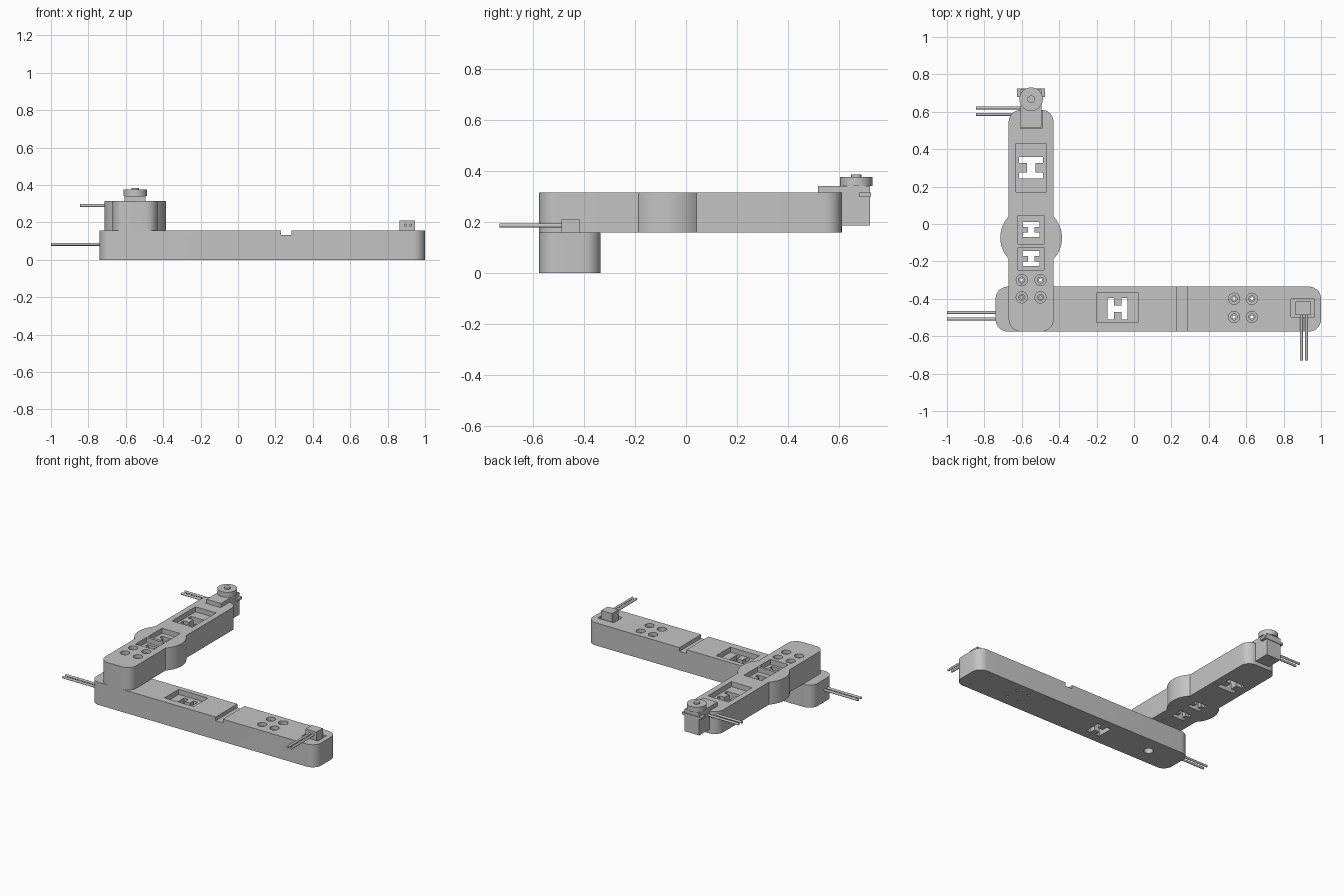
import bpy
from math import cos, sin, pi, radians, acos
from mathutils import Vector

cube = bpy.data.objects.get("Cube")
if cube:
    bpy.data.objects.remove(cube, do_unlink=True)

grey = bpy.data.materials.new("plain grey")
grey.use_nodes = True
COLOUR = (0.55, 0.55, 0.55, 1)
grey.diffuse_color = COLOUR
grey.node_tree.nodes["Principled BSDF"].inputs["Base Color"].default_value = COLOUR


# Outline helpers
def arc(cx, cy, r, a0, a1, n=10):
    return [(cx + r * cos(radians(a0 + (a1 - a0) * i / n)),
             cy + r * sin(radians(a0 + (a1 - a0) * i / n))) for i in range(n + 1)]


def circle(cx, cy, r, n=32):
    return arc(cx, cy, r, 0, 360, n)[:-1]


def rect(x0, x1, y0, y1):
    return [(x0, y0), (x1, y0), (x1, y1), (x0, y1)]


def h_shape(cx, cy, w, h, bar, stem, turned=False):
    """H outline; w spans the bars, h is the bar length."""
    a, b, c, s = w / 2, h / 2, w / 2 - bar, stem / 2
    pts = [(-a, -b), (-c, -b), (-c, -s), (c, -s), (c, -b), (a, -b)]
    pts += [(-x, -y) for x, y in pts]
    if turned:
        pts = [(-y, x) for x, y in pts]
    return [(cx + x, cy + y) for x, y in pts]


# Solid helpers
def prism(name, pts, z0, z1):
    n = len(pts)
    verts = [(x, y, z) for z in (z0, z1) for x, y in pts]
    faces = [list(range(n))[::-1], list(range(n, 2 * n))]
    faces += [(i, (i + 1) % n, (i + 1) % n + n, i + n) for i in range(n)]
    mesh = bpy.data.meshes.new(name)
    mesh.from_pydata(verts, [], faces)
    mesh.materials.append(grey)
    obj = bpy.data.objects.new(name, mesh)
    bpy.context.collection.objects.link(obj)
    return obj


def activate(obj):
    bpy.ops.object.select_all(action='DESELECT')
    obj.select_set(True)
    bpy.context.view_layer.objects.active = obj


def smooth(obj):
    activate(obj)
    bpy.ops.object.shade_smooth_by_angle(angle=radians(30))


def cut(obj, pts, z0, z1):
    cutter = prism("cutter", pts, z0, z1)
    cutter.hide_render = True
    activate(obj)
    mod = obj.modifiers.new("cut", 'BOOLEAN')
    mod.operation, mod.solver, mod.object = 'DIFFERENCE', 'EXACT', cutter
    bpy.ops.object.modifier_apply(modifier=mod.name)
    bpy.data.objects.remove(cutter, do_unlink=True)


def screw_holes(obj, xs, ys, bottom, top):
    """Counterbored holes stepping down to a narrow through hole."""
    for x in xs:
        for y in ys:
            cut(obj, circle(x, y, 0.03, 24), top - 0.025, top + 0.05)
            cut(obj, circle(x, y, 0.016, 16), top - 0.06, top + 0.05)
            cut(obj, circle(x, y, 0.009, 12), bottom - 0.05, top + 0.05)


def wire(name, start, end, radius=0.008):
    a, b = Vector(start), Vector(end)
    bpy.ops.mesh.primitive_cylinder_add(vertices=16, radius=radius,
                                        depth=(b - a).length, location=(a + b) / 2)
    obj = bpy.context.object
    obj.name = name
    obj.rotation_euler = (b - a).to_track_quat('Z', 'Y').to_euler()
    obj.data.materials.append(grey)
    smooth(obj)


MID, TOP, POCKET, R = 0.158, 0.315, 0.035, 0.065

# Lower arm: rounded bar with groove, H pocket, screw holes and sensor pocket
X0, X1, Y0, Y1 = -0.74, 1.0, -0.575, -0.335
outline = (arc(X1 - R, Y0 + R, R, -90, 0) + arc(X1 - R, Y1 - R, R, 0, 90)
           + arc(X0 + R, Y1 - R, R, 90, 180) + arc(X0 + R, Y0 + R, R, 180, 270))
lower = prism("lower_arm", outline, 0, MID)
cut(lower, rect(0.23, 0.285, -0.7, -0.2), 0.132, 0.3)
cut(lower, rect(-0.2, 0.025, -0.525, -0.37), MID - POCKET, 0.3)
cut(lower, h_shape(-0.087, -0.453, 0.107, 0.113, 0.033, 0.033), -0.1, 0.3)
cut(lower, rect(0.84, 0.965, -0.497, -0.402), MID - POCKET, 0.3)
cut(lower, circle(-0.5, -0.453, 0.03), -0.1, 0.3)
screw_holes(lower, (0.535, 0.63), (-0.40, -0.497), 0, MID)
smooth(lower)

# Upper arm: rounded bar with a round bulge, pockets and screw holes
CX, HALF, BY, BR, E0, E1 = -0.55, 0.12, -0.073, 0.165, -0.575, 0.61
a = acos(HALF / BR) * 180 / pi
outline = (arc(CX + HALF - R, E0 + R, R, -90, 0) + arc(CX, BY, BR, -a, a, 20)
           + arc(CX + HALF - R, E1 - R, R, 0, 90) + arc(CX - HALF + R, E1 - R, R, 90, 180)
           + arc(CX, BY, BR, 180 - a, 180 + a, 20) + arc(CX - HALF + R, E0 + R, R, 180, 270))
upper = prism("upper_arm", outline, MID, TOP)
pockets = [(0.08, 0.17, 0.43, 0.115, 0.128, 0.032, 0.045),
           (0.07, -0.107, 0.046, 0.08, 0.092, 0.026, 0.036),
           (0.07, -0.246, -0.125, 0.08, 0.092, 0.026, 0.036)]
for half, y0, y1, w, h, bar, stem in pockets:
    cut(upper, rect(CX - half, CX + half, y0, y1), TOP - POCKET, 0.5)
    cut(upper, h_shape(CX, (y0 + y1) / 2, w, h, bar, stem, True), 0, 0.5)
cut(upper, rect(CX - 0.058, CX + 0.058, 0.51, 0.8), 0.184, 0.5)
screw_holes(upper, (-0.6, -0.5), (-0.30, -0.392), MID, TOP)
smooth(upper)

# End motor: body, mounting tab, round horn and hub
prism("motor_body", rect(CX - 0.056, CX + 0.056, 0.517, 0.72), 0.185, 0.341)
prism("motor_tab", rect(CX - 0.075, CX + 0.075, 0.678, 0.725), 0.299, TOP)
smooth(prism("motor_horn", circle(CX, 0.667, 0.063, 40), 0.341, 0.376))
smooth(prism("motor_hub", circle(CX, 0.667, 0.02, 20), 0.37, 0.385))

# Sensor block
prism("sensor_block", rect(0.863, 0.947, -0.487, -0.415), MID - POCKET, 0.21)

# Wire pairs
for i in (0, 1):
    wire("sensor_wire", (0.895 + 0.028 * i, -0.48, 0.185), (0.895 + 0.028 * i, -0.73, 0.185))
    wire("lower_arm_wire", (-0.73, -0.474 - 0.034 * i, 0.083), (-1.0, -0.474 - 0.034 * i, 0.083))
    wire("motor_wire", (-0.6, 0.621 - 0.035 * i, 0.29), (-0.845, 0.621 - 0.035 * i, 0.29))
